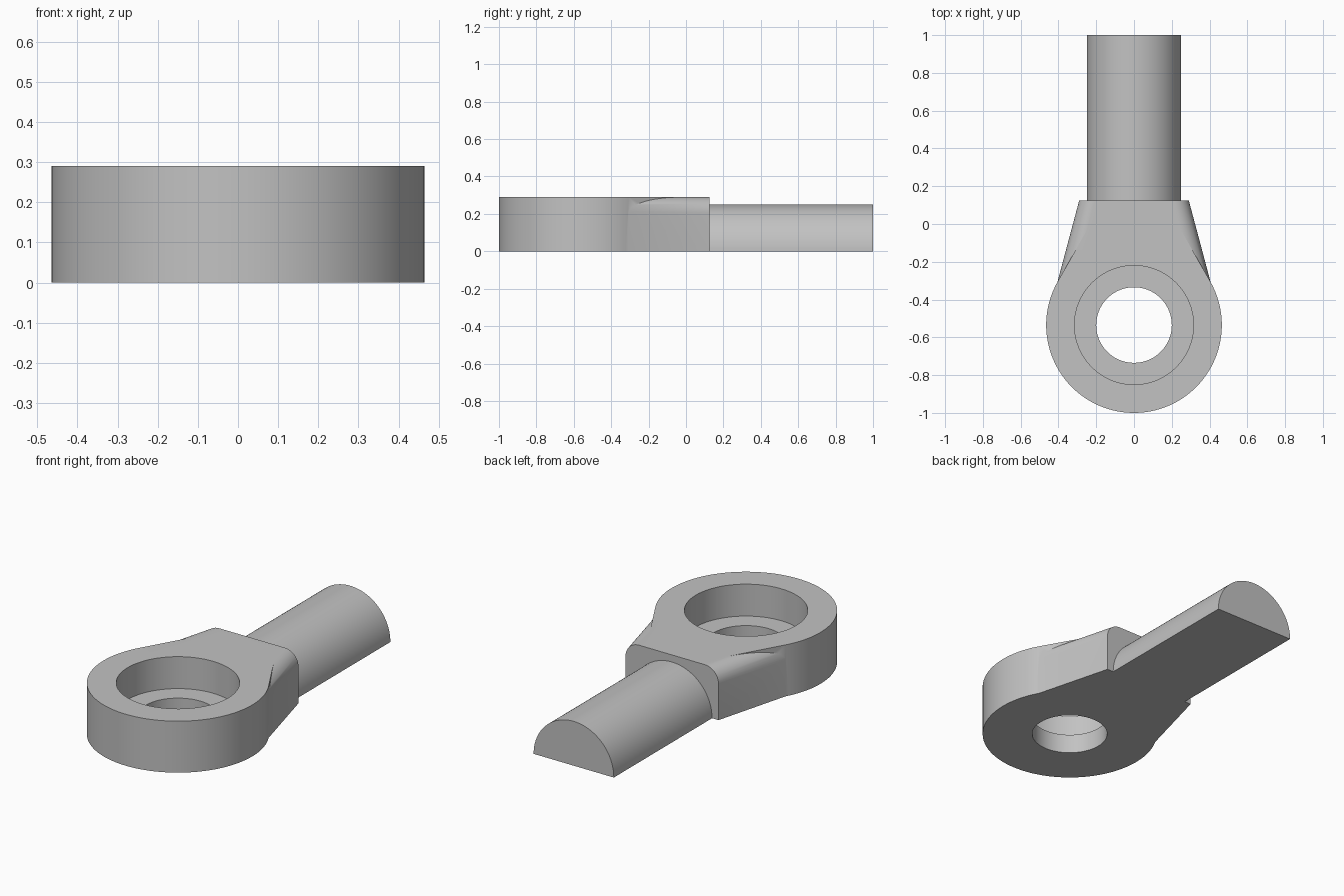
import bpy
import bmesh
from math import sin, cos, pi, atan2, radians
from mathutils import Vector

cube = bpy.data.objects.get("Cube")
if cube:
    bpy.data.objects.remove(cube, do_unlink=True)

EYE_Y, EYE_R, HEIGHT = -0.535, 0.465, 0.29
BORE_R, SEAT_R, SEAT_Z = 0.2, 0.315, 0.11
NECK_END, NECK_FRONT, TAPER, FILLET = 0.125, -0.34, 0.267, 0.085
SHANK_R, SHANK_END = 0.25, 1.0

steel = bpy.data.materials.new("plain grey")
steel.use_nodes = True
grey = (0.54, 0.54, 0.54, 1)
steel.diffuse_color = grey
steel.node_tree.nodes["Principled BSDF"].inputs["Base Color"].default_value = grey


def loft(name, start, end):
    """Solid between two matching closed sections."""
    bm = bmesh.new()
    a = [bm.verts.new(p) for p in start]
    b = [bm.verts.new(p) for p in end]
    bm.faces.new(a)
    bm.faces.new(b)
    for i in range(len(a)):
        j = (i + 1) % len(a)
        bm.faces.new((a[i], a[j], b[j], b[i]))
    bmesh.ops.recalc_face_normals(bm, faces=bm.faces)
    mesh = bpy.data.meshes.new(name)
    bm.to_mesh(mesh)
    bm.free()
    mesh.materials.append(steel)
    obj = bpy.data.objects.new(name, mesh)
    bpy.context.collection.objects.link(obj)
    return obj


def arc(cx, cy, r, a0, a1, n):
    return [(cx + r * cos(a0 + (a1 - a0) * i / n),
             cy + r * sin(a0 + (a1 - a0) * i / n)) for i in range(n + 1)]


def upright(name, outline, z0, z1):
    return loft(name, [(x, y, z0) for x, y in outline], [(x, y, z1) for x, y in outline])


def select_only(obj):
    bpy.ops.object.select_all(action='DESELECT')
    obj.select_set(True)
    bpy.context.view_layer.objects.active = obj


def boolean(obj, tool, operation):
    mod = obj.modifiers.new(operation.title(), 'BOOLEAN')
    mod.operation, mod.solver, mod.object = operation, 'EXACT', tool
    select_only(obj)
    bpy.ops.object.modifier_apply(modifier=mod.name)
    bpy.data.objects.remove(tool, do_unlink=True)


def neck_section(y):
    """Section across the neck with rounded upper corners."""
    w = 0.29 + (NECK_END - y) * TAPER
    c = w - FILLET
    top = HEIGHT - FILLET
    pts = [(-w, 0), (w, 0)]
    pts += arc(c, top, FILLET, 0, pi / 2, 12)
    pts += arc(-c, top, FILLET, pi / 2, pi, 12)
    return [(x, y, z) for x, z in pts]


# Eye: a round plate running tangentially into the neck
tangent = atan2(0.23, 0.404)
outline = arc(0, EYE_Y, EYE_R, pi - tangent, 2 * pi + tangent, 96)
tip = Vector(outline[-1]) + Vector((-sin(tangent), cos(tangent))) * 0.46
outline += [(tip.x, tip.y), (-tip.x, tip.y)]
eye = upright("eye_and_neck", outline, 0, HEIGHT)

# Neck: tapered block with filleted upper edges
neck = loft("neck", neck_section(NECK_END), neck_section(NECK_FRONT))
boolean(eye, neck, 'UNION')

# Through bore and wider bearing seat above it
for name, radius, bottom in (("bore", BORE_R, -0.1), ("seat", SEAT_R, SEAT_Z)):
    circle = arc(0, EYE_Y, radius, 0, 2 * pi, 80)[:-1]
    boolean(eye, upright(name, circle, bottom, 0.4), 'DIFFERENCE')

# Half-round shank
half_disc = arc(0, 0, SHANK_R, 0, pi, 48)
shank = loft("shank", [(x, NECK_END, z) for x, z in half_disc],
             [(x, SHANK_END, z) for x, z in half_disc])

for part in (eye, shank):
    select_only(part)
    bpy.ops.object.shade_smooth_by_angle(angle=radians(30))
